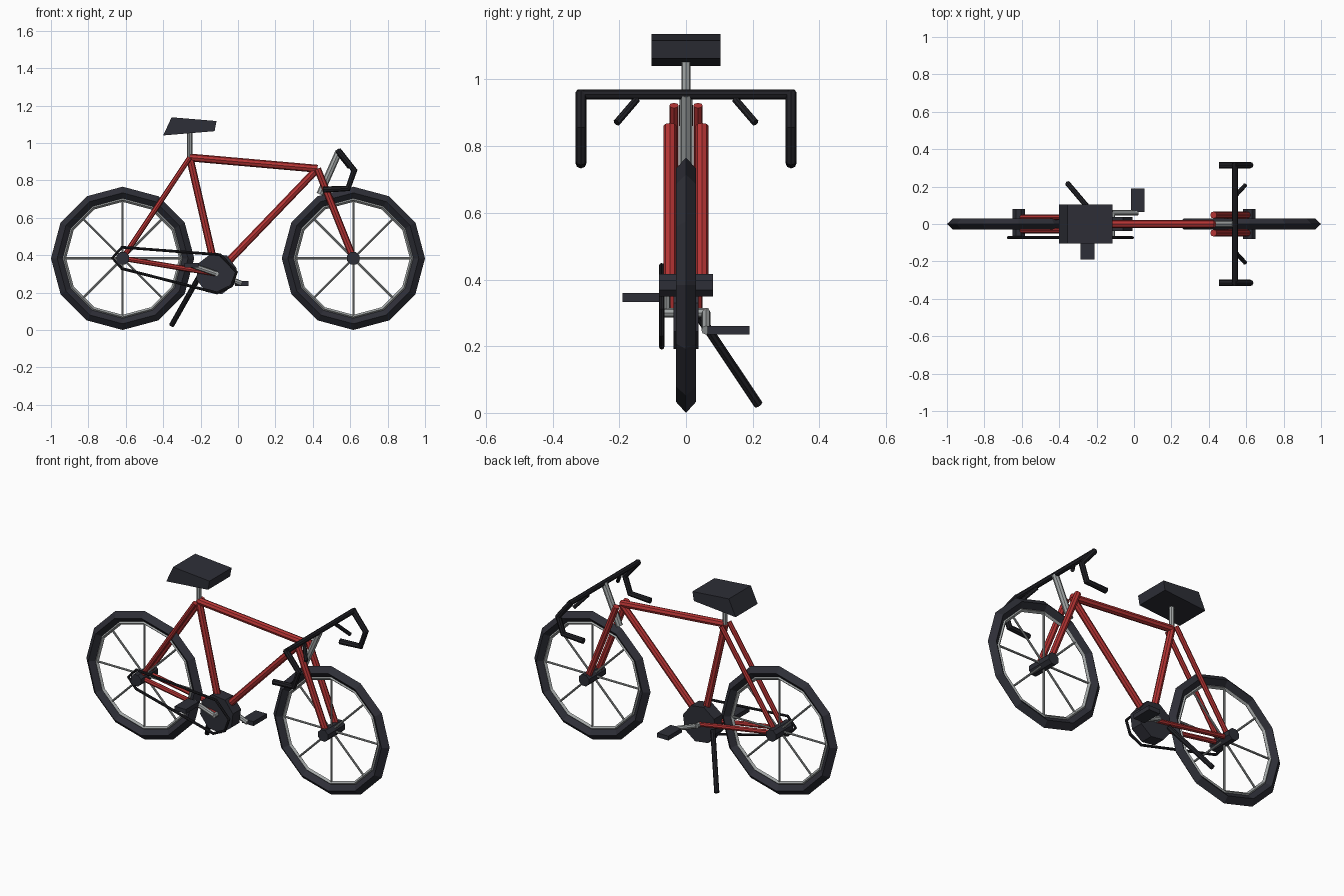
import bpy, bmesh, math
from mathutils import Vector

cube = bpy.data.objects.get("Cube")
if cube:
    bpy.data.objects.remove(cube, do_unlink=True)


def material(name, rgb):
    m = bpy.data.materials.new(name)
    m.use_nodes = True
    color = (*rgb, 1)
    m.diffuse_color = color
    for node in m.node_tree.nodes:
        if node.type == 'BSDF_PRINCIPLED':
            node.inputs["Base Color"].default_value = color
    return m


RED = material("frame_red", (0.46, 0.034, 0.034))
DARK = material("dark_rubber", (0.027, 0.028, 0.038))
BLACK = material("soft_black", (0.015, 0.015, 0.019))
METAL = material("grey_metal", (0.36, 0.38, 0.38))


def add(name, mesh, mat):
    mesh.materials.clear()
    mesh.materials.append(mat)
    ob = bpy.data.objects.new(name, mesh)
    bpy.context.collection.objects.link(ob)
    return ob


def tube(name, points, radius, mat, closed=False):
    """Flat-shaded eight-sided tube along a path."""
    curve = bpy.data.curves.new(name, 'CURVE')
    curve.dimensions = '3D'
    curve.bevel_depth = radius
    curve.bevel_resolution = 2
    curve.use_fill_caps = True
    spline = curve.splines.new('POLY')
    spline.points.add(len(points) - 1)
    for p, co in zip(spline.points, points):
        p.co = (*co, 1)
    spline.use_cyclic_u = closed
    spline.use_smooth = False
    temp = bpy.data.objects.new(name + "_path", curve)
    bpy.context.collection.objects.link(temp)
    graph = bpy.context.evaluated_depsgraph_get()
    mesh = bpy.data.meshes.new_from_object(temp.evaluated_get(graph))
    bpy.data.objects.remove(temp, do_unlink=True)
    for f in mesh.polygons:
        f.use_smooth = False
    return add(name, mesh, mat)


def prism(name, outline, y0, y1, mat):
    """Extrude an (x, z) outline along y."""
    bm = bmesh.new()
    rings = [[bm.verts.new((x, y, z)) for x, z in outline] for y in (y0, y1)]
    n = len(outline)
    bm.faces.new(rings[0])
    bm.faces.new(rings[1])
    for i in range(n):
        j = (i + 1) % n
        bm.faces.new((rings[0][i], rings[0][j], rings[1][j], rings[1][i]))
    bmesh.ops.recalc_face_normals(bm, faces=bm.faces)
    mesh = bpy.data.meshes.new(name)
    bm.to_mesh(mesh)
    bm.free()
    return add(name, mesh, mat)


def polygon(center, radius, sides, turn=0.0):
    return [(center[0] + radius * math.cos(math.tau * i / sides + turn),
             center[1] + radius * math.sin(math.tau * i / sides + turn)) for i in range(sides)]


def ring(name, center, profile, sides, mat):
    """Revolve a closed (radius, y) profile around the wheel axle."""
    bm = bmesh.new()
    loops = []
    for r, y in profile:
        loops.append([bm.verts.new((x, y, z)) for x, z in polygon(center, r, sides)])
    for a, b in zip(loops, loops[1:] + loops[:1]):
        for i in range(sides):
            j = (i + 1) % sides
            bm.faces.new((a[i], a[j], b[j], b[i]))
    bmesh.ops.recalc_face_normals(bm, faces=bm.faces)
    mesh = bpy.data.meshes.new(name)
    bm.to_mesh(mesh)
    bm.free()
    return add(name, mesh, mat)


# Key joints in the (x, z) plane
REAR, FRONT = (-0.617, 0.383), (0.617, 0.383)
CRANK, SEAT, HEAD = (-0.115, 0.30), (-0.258, 0.922), (0.425, 0.862)


def at(p, y=0.0):
    return Vector((p[0], y, p[1]))


# Wheels
for side, c in (("rear", REAR), ("front", FRONT)):
    ring(side + "_tyre", c, [(0.383, 0), (0.35, 0.03), (0.315, 0), (0.35, -0.03)], 12, DARK)
    ring(side + "_rim", c, [(0.325, 0), (0.313, 0.012), (0.302, 0), (0.313, -0.012)], 12, METAL)
    prism(side + "_hub", polygon(c, 0.036, 8, math.pi / 8), -0.081, 0.081, DARK)
    for k, end in enumerate(polygon(c, 0.306, 8)):
        tube(f"{side}_spoke_{k + 1}", [at(c), at(end)], 0.006, METAL)

# Frame
tube("top_tube", [at(SEAT), at(HEAD)], 0.021, RED)
tube("seat_tube", [at(SEAT), at(CRANK)], 0.02, RED)
tube("down_tube", [at(HEAD), at(CRANK)], 0.02, RED)
for side, s in (("left", 1), ("right", -1)):
    tube(side + "_fork_leg", [at(HEAD, s * 0.048), at(FRONT, s * 0.048)], 0.019, RED)
    tube(side + "_seat_stay", [at(SEAT, s * 0.036), at(REAR, s * 0.036)], 0.014, RED)
    tube(side + "_chain_stay", [at(CRANK, s * 0.036), at(REAR, s * 0.036)], 0.014, RED)

# Saddle
tube("seat_post", [at(SEAT), at((SEAT[0], 1.07))], 0.014, METAL)
prism("saddle", [(-0.40, 1.04), (-0.125, 1.063), (-0.115, 1.117), (-0.355, 1.137)],
      -0.104, 0.104, DARK)

# Handlebar, drops and brake levers
BAR = (0.54, 0.955)
tube("stem", [at((0.438, 0.725)), at(BAR)], 0.019, METAL)
tube("handlebar", [at(BAR, -0.325), at(BAR, 0.325)], 0.015, BLACK)
drop = [(0.535, 0.96), (0.622, 0.853), (0.588, 0.757), (0.455, 0.75)]
for side, s in (("left", 1), ("right", -1)):
    tube(side + "_drop", [at(p, s * 0.315) for p in drop], 0.017, BLACK)
    tube(side + "_brake_lever", [at((0.54, 0.94), s * 0.148), at((0.595, 0.87), s * 0.208)],
         0.011, BLACK)

# Crankset with opposite arms and pedals
prism("crank_drum", polygon(CRANK, 0.112, 8, math.pi / 12), -0.038, 0.038, DARK)
tube("crank_axle", [at(CRANK, -0.068), at(CRANK, 0.068)], 0.014, METAL)
for side, s, end in (("left", 1, (0.02, 0.248)), ("right", -1, (-0.248, 0.346))):
    tube(side + "_crank_arm", [at(CRANK, s * 0.06), at(end, s * 0.06)], 0.014, METAL)
    x, z = end
    outline = [(x + dx * 0.037, z + dz * 0.013)
               for dx, dz in ((-1, -1), (1, -1), (1, 1), (-1, 1))]
    prism(side + "_pedal", outline, s * 0.064, s * 0.19, DARK)

# Chain
loop = [(-0.672, 0.385), (-0.62, 0.442), (-0.095, 0.402), (-0.008, 0.31),
        (-0.035, 0.235), (-0.112, 0.198), (-0.62, 0.328)]
tube("chain", [at(p, -0.073) for p in loop], 0.008, BLACK, closed=True)

# Kickstand
tube("kickstand", [(-0.205, 0.04, 0.29), (-0.355, 0.217, 0.025)], 0.014, BLACK)
